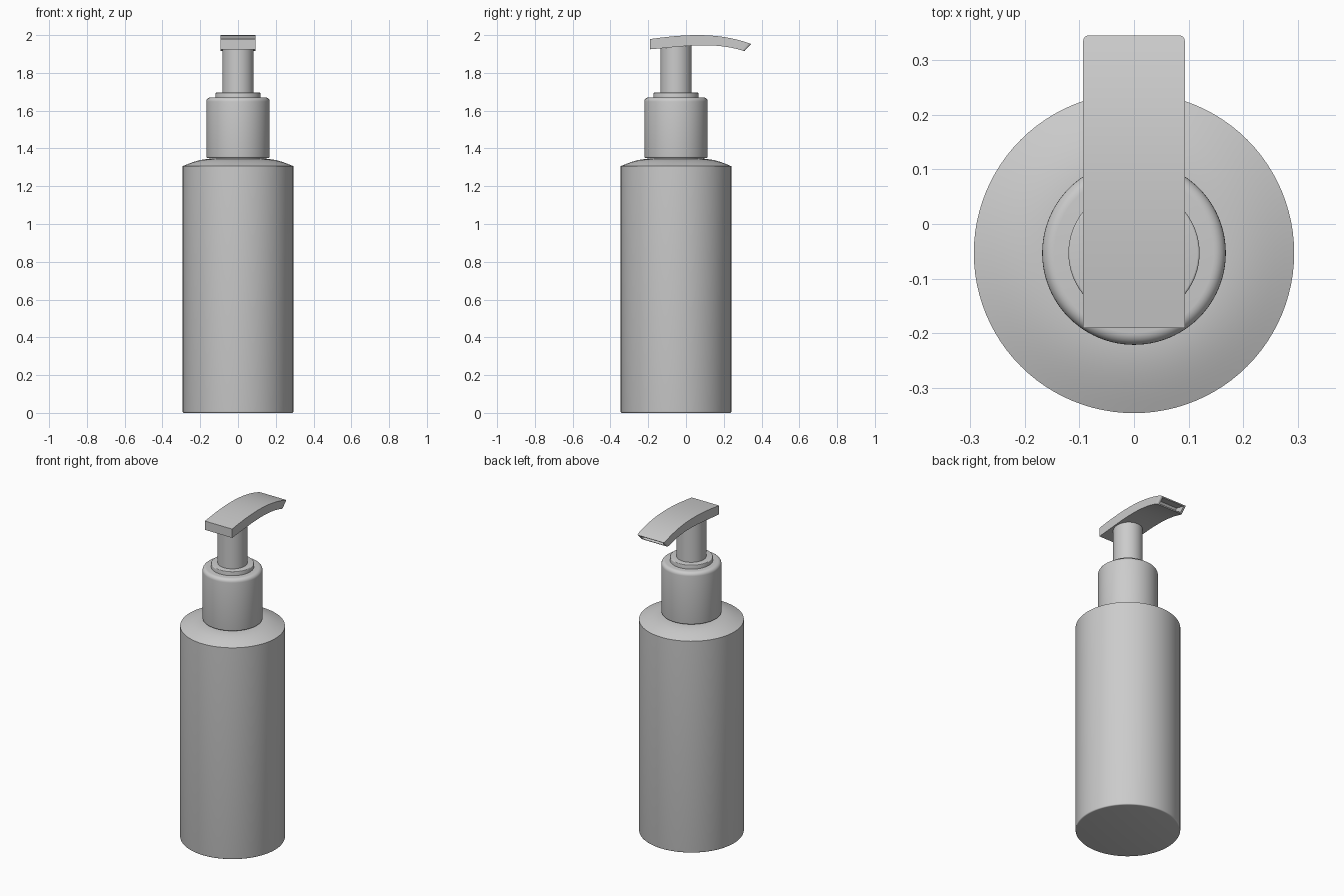
import bpy, bmesh, math
from mathutils import Vector

if "Cube" in bpy.data.objects:
    bpy.data.objects.remove(bpy.data.objects["Cube"])

CY = -0.053   # pump and bottle axis
SEG = 96

grey = bpy.data.materials.new("plain grey")
grey.diffuse_color = (0.6, 0.6, 0.6, 1)
grey.use_nodes = True
grey.node_tree.nodes["Principled BSDF"].inputs["Base Color"].default_value = grey.diffuse_color


def finish(bm, name, angle=35):
    bmesh.ops.recalc_face_normals(bm, faces=bm.faces[:])
    me = bpy.data.meshes.new(name)
    bm.to_mesh(me)
    bm.free()
    me.materials.append(grey)
    ob = bpy.data.objects.new(name, me)
    bpy.context.collection.objects.link(ob)
    bpy.ops.object.select_all(action='DESELECT')
    ob.select_set(True)
    bpy.context.view_layer.objects.active = ob
    bpy.ops.object.shade_smooth_by_angle(angle=math.radians(angle))
    return ob


def lathe(name, profile):
    """Spin (radius, z) points round the bottle axis and cap both ends."""
    bm = bmesh.new()
    rings = []
    for r, z in profile:
        rings.append([bm.verts.new((r * math.cos(2 * math.pi * i / SEG),
                                    CY + r * math.sin(2 * math.pi * i / SEG), z))
                      for i in range(SEG)])
    for a, b in zip(rings, rings[1:]):
        for i in range(SEG):
            j = (i + 1) % SEG
            bm.faces.new((a[i], a[j], b[j], b[i]))
    bm.faces.new(rings[0])
    bm.faces.new(rings[-1])
    return finish(bm, name)


def fillet(r, z, rad, a0, a1, n=6):
    """Quarter-round profile points about centre (r, z)."""
    return [(r + rad * math.cos(math.radians(a0 + (a1 - a0) * i / n)),
             z + rad * math.sin(math.radians(a0 + (a1 - a0) * i / n))) for i in range(n + 1)]


# bottle with softly domed shoulder and short neck
shoulder = [(0.293 - 0.143 * t, 1.306 + 0.038 * math.sin(t * math.pi / 2))
            for t in [i / 8 for i in range(9)]]
lathe("bottle", fillet(0.286, 0.007, 0.007, -90, 0, 4) + shoulder + [(0.15, 1.40)])

# screw cap with rounded rims
lathe("cap", fillet(0.160, 1.357, 0.008, -90, 0, 4) + fillet(0.146, 1.648, 0.022, 0, 90))

# collar and pump stem
lathe("collar", [(0.12, 1.66)] + fillet(0.116, 1.691, 0.004, 0, 90, 3))
lathe("stem", [(0.083, 1.68), (0.083, 1.955)])


# curved pump head: side profile swept across x, hollow outlet at the tip
def curve(points, n):
    """Smooth Lagrange curve through a few (y, z) points."""
    out = []
    for k in range(n + 1):
        y = points[0][0] + (points[-1][0] - points[0][0]) * k / n
        z = 0
        for i, (yi, zi) in enumerate(points):
            w = 1
            for j, (yj, _) in enumerate(points):
                if j != i:
                    w *= (y - yj) / (yi - yj)
            z += zi * w
        out.append((y, z))
    return out


top = curve([(-0.19, 1.979), (0.06, 2.0), (0.2, 1.990), (0.345, 1.953)], 20)
under = curve([(-0.19, 1.925), (0.05, 1.945), (0.18, 1.942), (0.309, 1.915)], 20)
outline = top + under[::-1]
W = 0.093
bm = bmesh.new()
left = [bm.verts.new((-W, y, z)) for y, z in outline]
right = [bm.verts.new((W, y, z)) for y, z in outline]
n = len(outline)
bm.faces.new(left)
bm.faces.new(right)
for i in range(n):
    j = (i + 1) % n
    bm.faces.new((left[i], left[j], right[j], right[i]))
bmesh.ops.recalc_face_normals(bm, faces=bm.faces[:])
# round the two upright corners of the tip
tip_edges = [e for e in bm.edges
             if all(v.co.y > 0.305 for v in e.verts)
             and abs(e.verts[0].co.x - e.verts[1].co.x) < 1e-5
             and abs(e.verts[0].co.z - e.verts[1].co.z) > 0.03]
bmesh.ops.bevel(bm, geom=tip_edges, offset=0.01, segments=4, affect='EDGES', profile=0.5)
# sink the outlet into the slanted tip face
tip = max((f for f in bm.faces if f.normal.y > 0.5), key=lambda f: f.calc_area())
bmesh.ops.inset_region(bm, faces=[tip], thickness=0.007, use_even_offset=True)
sunk = bmesh.ops.extrude_face_region(bm, geom=[tip])
bmesh.ops.translate(bm, verts=[v for v in sunk["geom"] if isinstance(v, bmesh.types.BMVert)],
                    vec=Vector((0, -0.06, 0.014)))
if tip.is_valid:
    bm.faces.remove(tip)
finish(bm, "pump_head", 30)
